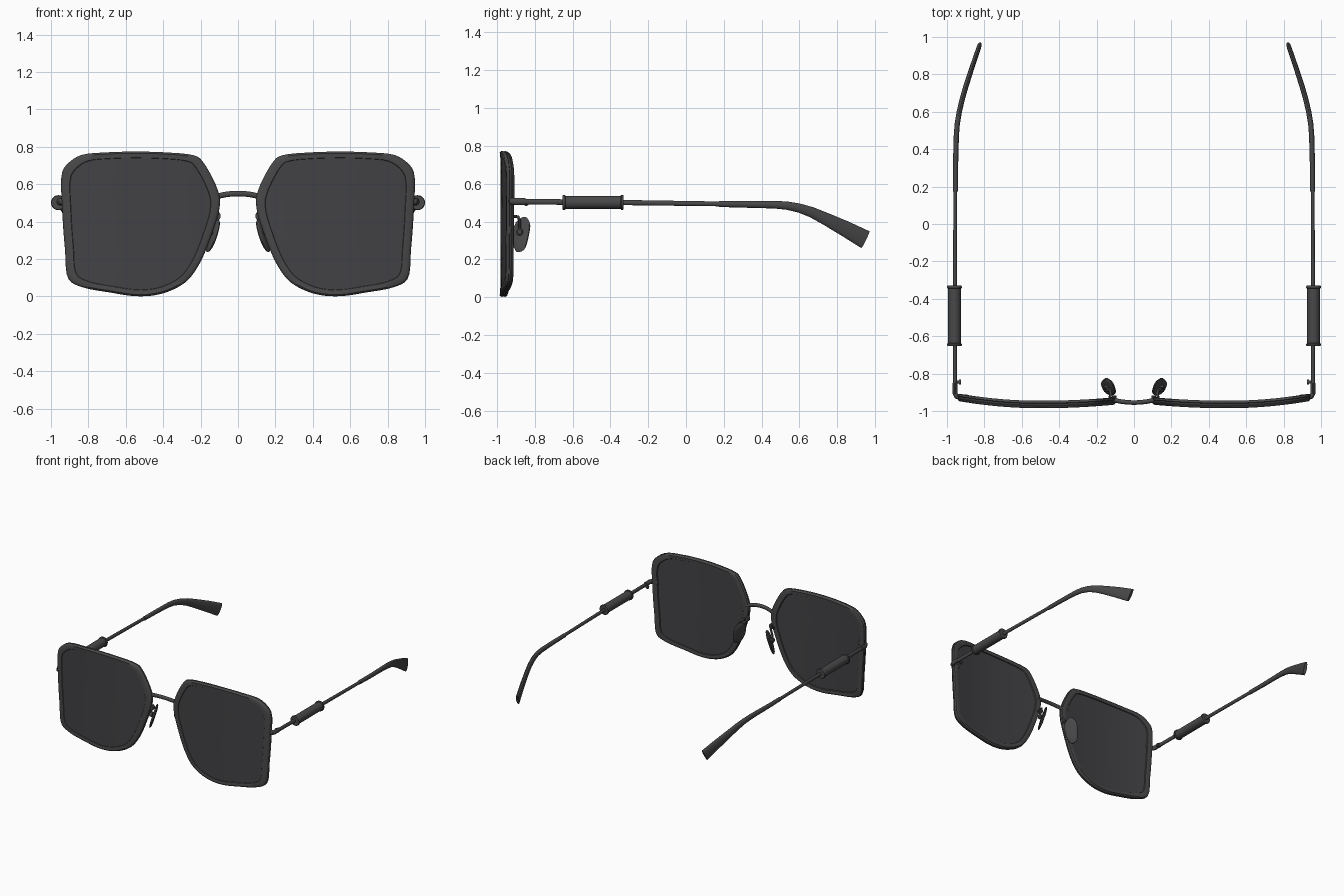
import bpy, math
from mathutils import Vector

if "Cube" in bpy.data.objects:
    bpy.data.objects.remove(bpy.data.objects["Cube"])

frame_mat = bpy.data.materials.new("dark_frame")
frame_mat.diffuse_color = (0.065, 0.065, 0.068, 1)
frame_mat.use_nodes = True
frame_mat.node_tree.nodes["Principled BSDF"].inputs["Base Color"].default_value = frame_mat.diffuse_color
lens_mat = bpy.data.materials.new("dark_lens")
lens_mat.diffuse_color = (0.055, 0.055, 0.06, 1)
lens_mat.use_nodes = True
lens_mat.node_tree.nodes["Principled BSDF"].inputs["Base Color"].default_value = lens_mat.diffuse_color


def loft(name, rings, cap=True, ring_closed=False, mirror=True, mat=frame_mat):
    """Skin a list of equal-length closed loops into one object."""
    n, m = len(rings[0]), len(rings)
    verts = [tuple(p) for r in rings for p in r]
    faces = []
    for i in range(m if ring_closed else m - 1):
        a, b = i * n, (i + 1) % m * n
        for j in range(n):
            k = (j + 1) % n
            faces.append((a + j, a + k, b + k, b + j))
    if cap:
        faces += [tuple(range(n))[::-1], tuple(range((m - 1) * n, m * n))]
    me = bpy.data.meshes.new(name)
    me.from_pydata(verts, [], faces)
    ob = bpy.data.objects.new(name, me)
    bpy.context.collection.objects.link(ob)
    me.materials.append(mat)
    bpy.ops.object.select_all(action='DESELECT')
    bpy.context.view_layer.objects.active = ob
    ob.select_set(True)
    bpy.ops.object.mode_set(mode='EDIT')
    bpy.ops.mesh.select_all(action='SELECT')
    bpy.ops.mesh.normals_make_consistent(inside=False)
    bpy.ops.object.mode_set(mode='OBJECT')
    bpy.ops.object.shade_smooth_by_angle(angle=math.radians(35))
    if mirror:
        mod = ob.modifiers.new("mirror", 'MIRROR')
        mod.use_mirror_merge = False
    return ob


def tube(name, path, up=(0, 0, 1), sides=14, mirror=True):
    """Sweep an ellipse along points (x, y, z, half_width, half_height)."""
    pts = [Vector(p[:3]) for p in path]
    rings = []
    for i, p in enumerate(path):
        t = (pts[min(i + 1, len(pts) - 1)] - pts[max(i - 1, 0)]).normalized()
        w = t.cross(Vector(up)).normalized()
        h = w.cross(t)
        rings.append([pts[i] + w * (p[3] * math.cos(a)) + h * (p[4] * math.sin(a))
                      for a in (2 * math.pi * k / sides for k in range(sides))])
    return loft(name, rings, mirror=mirror)


def smooth_loop(pts, steps):
    """Closed Catmull-Rom curve through 2D points."""
    v = [Vector(p) for p in pts]
    n, out = len(v), []
    for i in range(n):
        a, b, c, d = v[i - 1], v[i], v[(i + 1) % n], v[(i + 2) % n]
        # centripetal knots avoid overshoot at tight corners
        t1 = (b - a).length ** .5
        t2 = t1 + (c - b).length ** .5
        t3 = t2 + (d - c).length ** .5
        for s in range(steps):
            t = t1 + (t2 - t1) * s / steps
            a1 = a * ((t1 - t) / t1) + b * (t / t1)
            a2 = b * ((t2 - t) / (t2 - t1)) + c * ((t - t1) / (t2 - t1))
            a3 = c * ((t3 - t) / (t3 - t2)) + d * ((t - t2) / (t3 - t2))
            b1 = a1 * ((t2 - t) / t2) + a2 * (t / t2)
            b2 = a2 * ((t3 - t) / (t3 - t1)) + a3 * ((t - t1) / (t3 - t1))
            out.append(b1 * ((t2 - t) / (t2 - t1)) + b2 * ((t - t1) / (t2 - t1)))
    return out


# Lens outline (x, z) and the face-wrap curve of the front
outline = smooth_loop([
    (.10, .545), (.20, .735), (.24, .755), (.39, .77), (.545, .774), (.70, .77),
    (.84, .755), (.905, .715), (.94, .665), (.94, .465), (.925, .25), (.905, .09),
    (.835, .05), (.68, .02), (.545, .001), (.44, .007), (.35, .035), (.27, .085),
    (.20, .185), (.13, .36), (.10, .465)], 4)
CX, CZ = .53, .39


def wrap(x):
    return -.965 + (.2 if x > .5 else .12) * (x - .5) ** 2


def front_loop(inset, dy):
    """Outline shrunk towards the lens centre, bent onto the wrap curve."""
    out = []
    for p in outline:
        x = CX + (p.x - CX) * (1 - 2.4 * inset)
        z = CZ + (p.y - CZ) * (1 - 1.85 * inset)
        out.append((x, wrap(x) + dy, z))
    return out


# Rims with a grooved outer edge
profile = [(0, -.007), (.005, -.016), (.013, -.02), (.046, -.018), (.05, -.013),
           (.05, .013), (.046, .018), (.013, .02), (.005, .016), (0, .007),
           (.005, .004), (.005, -.004)]
loft("rim", [front_loop(*p) for p in profile], cap=False, ring_closed=True)

# Lenses: concentric loops so that the surface follows the wrap
steps = [.048, .13, .22, .31, .39, .413]
loft("lens", [front_loop(s, -.015) for s in steps[::-1]] +
     [front_loop(s, .012) for s in steps], mat=lens_mat)

# Bridge
tube("bridge", [(x, -.955 + 1.2 * x * x, .55 - 1.2 * x * x, .012, .015)
                for x in (-.125, -.1, -.07, -.035, 0, .035, .07, .1, .125)], mirror=False)

# Nose pads, their arms and mounting buttons
pad = smooth_loop([(-.90, .395), (-.85, .425), (-.825, .39), (-.83, .33),
                   (-.857, .25), (-.895, .24), (-.915, .29)], 4)
rings = []
for scale, dx in ((.6, -.014), (.88, -.010), (1, -.002), (1, .003), (.88, .009), (.6, .011)):
    ring = []
    for p in pad:
        y, z = -.868 + (p.x + .868) * scale, .335 + (p.y - .335) * scale
        ring.append((.138 - .33 * (z - .335) + .5 * (y + .868) + dx, y, z))
    rings.append(ring)
loft("nose_pad", rings)
tube("nose_pad_arm", [(.13, -.935, .42, .008, .008), (.125, -.905, .428, .008, .008),
                      (.13, -.888, .425, .008, .008), (.143, -.88, .405, .008, .008),
                      (.152, -.88, .375, .008, .008), (.152, -.88, .345, .008, .008)],
     up=(1, 0, 0), sides=10)
tube("nose_pad_mount", [(.105, -.945, .43, .012, .02), (.105, -.918, .43, .012, .02)])
tube("nose_pad_button", [(.135, -.88, .345, .019, .019), (.158, -.88, .345, .019, .019),
                         (.163, -.88, .345, .012, .012)])

# End pieces wrapping from rim to temple, with hinge screws
tube("end_piece", [(.89, -.925, .507, .014, .018), (.93, -.927, .507, .014, .018),
                   (.948, -.922, .507, .014, .018), (.957, -.905, .507, .013, .019),
                   (.957, -.85, .506, .013, .019)])
tube("hinge_screw", [(.957, -.845, .495, .008, .008), (.936, -.845, .495, .008, .008),
                     (.936, -.845, .495, .013, .013), (.926, -.845, .495, .013, .013)])

# Thin temple rods
tube("temple_rod", [(.957, -.87, .505, .011, .015), (.957, -.4, .501, .011, .015),
                    (.957, -.3, .5, .011, .014), (.955, .2, .493, .010, .013)])

# Cylindrical sleeve with end flanges
sleeve = [(-.653, .02), (-.653, .037), (-.648, .04), (-.641, .04), (-.637, .034),
          (-.346, .034), (-.342, .04), (-.335, .04), (-.330, .037), (-.330, .02)]
loft("temple_sleeve", [[(.96 + r * math.cos(a), y, .501 + r * math.sin(a))
                        for a in (2 * math.pi * k / 28 for k in range(28))]
                       for y, r in sleeve])

# Flared, curved temple tips
tube("temple_tip", [(.954, .175, .493, .014, .016), (.954, .32, .491, .014, .018),
                    (.950, .47, .489, .014, .020), (.945, .535, .484, .014, .022),
                    (.934, .60, .471, .014, .024), (.919, .665, .449, .014, .028),
                    (.899, .735, .416, .014, .033), (.865, .84, .363, .013, .042),
                    (.828, .949, .304, .012, .050)], sides=16)
